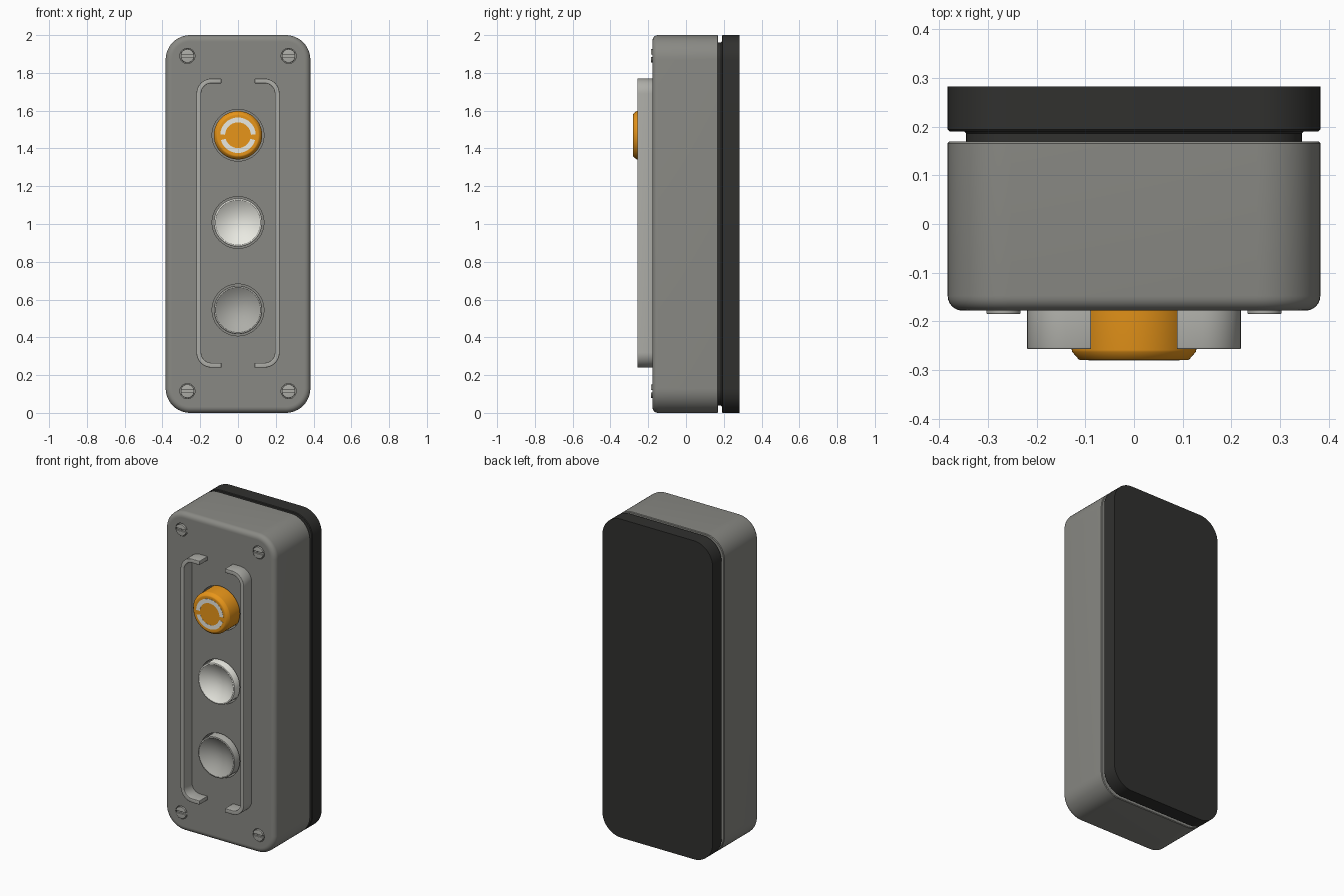
import bpy, bmesh
from math import sin, cos, pi, radians

if "Cube" in bpy.data.objects:
    bpy.data.objects.remove(bpy.data.objects["Cube"])

FRONT = -0.178


def material(name, rgb):
    m = bpy.data.materials.new(name)
    m.diffuse_color = (*rgb, 1)
    m.use_nodes = True
    m.node_tree.nodes["Principled BSDF"].inputs["Base Color"].default_value = m.diffuse_color
    return m


ORANGE = material("orange", (0.80, 0.30, 0.01))
WHITE = material("white", (0.82, 0.82, 0.76))
LIGHT = material("light_grey", (0.42, 0.42, 0.39))
BODY = material("body_grey", (0.25, 0.25, 0.23))
DARK = material("dark", (0.03, 0.03, 0.028))


def arc(cx, cz, r, a0, a1, n):
    return [(cx + r * cos(radians(a0 + (a1 - a0) * i / n)),
             cz + r * sin(radians(a0 + (a1 - a0) * i / n))) for i in range(n + 1)]


def circle(r, x=0, z=0, n=64):
    return arc(x, z, r, 0, 360, n)[:-1]


def case_outline(inset):
    hx, hz, r = 0.383 - 0.13, 1 - 0.13, 0.13 - inset
    return [p for sx, sz, a in ((1, 1, 0), (-1, 1, 90), (-1, -1, 180), (1, -1, 270))
            for p in arc(sx * hx, 1 + sz * hz, r, a, a + 90, 12)]


def loft(name, rings, mat=None):
    """Skin a stack of (y, outline) rings and cap both ends."""
    bm = bmesh.new()
    loops = [[bm.verts.new((x, y, z)) for x, z in pts] for y, pts in rings]
    for a, b in zip(loops, loops[1:]):
        for i in range(len(a)):
            j = (i + 1) % len(a)
            bm.faces.new((a[i], a[j], b[j], b[i]))
    bm.faces.new(loops[0])
    bm.faces.new(loops[-1])
    bmesh.ops.recalc_face_normals(bm, faces=bm.faces)
    me = bpy.data.meshes.new(name)
    bm.to_mesh(me)
    bm.free()
    ob = bpy.data.objects.new(name, me)
    bpy.context.collection.objects.link(ob)
    if mat:
        me.materials.append(mat)
    return ob


def apply_modifiers(ob):
    bpy.context.view_layer.update()
    ev = ob.evaluated_get(bpy.context.evaluated_depsgraph_get())
    ob.data = bpy.data.meshes.new_from_object(ev)
    ob.modifiers.clear()


def prism(name, pts, y0, y1, mat=None, bevel=0):
    ob = loft(name, [(y0, pts), (y1, pts)], mat)
    if bevel:
        b = ob.modifiers.new("bevel", 'BEVEL')
        b.width, b.segments, b.angle_limit = bevel, 3, radians(40)
        b.limit_method = 'ANGLE'
        apply_modifiers(ob)
    return ob


def turned(name, profile, x, z, mat):
    return loft(name, [(y, circle(r, x, z)) for r, y in profile], mat)


# Front housing with a rounded front edge
R = 0.03
rings = [(0.17, case_outline(0.004)), (0.166, case_outline(0))]
rings += [(FRONT + R - R * sin(a), case_outline(R - R * cos(a)))
          for a in (i * pi / 12 for i in range(7))]
rings.append((FRONT, case_outline(R + 0.004)))
housing = loft("housing", rings, BODY)

# Back plate with the narrow neck that forms the groove
loft("back_plate", [(0.283, case_outline(0)), (0.194, case_outline(0)),
                    (0.19, case_outline(0.004)), (0.19, case_outline(0.034)),
                    (0.186, case_outline(0.038)), (0.165, case_outline(0.038))], DARK)

# Button wells and screw recesses
BUTTON_Z = (1.47, 1.008, 0.545)
SCREWS = [(sx * 0.268, z) for sx in (-1, 1) for z in (0.115, 1.89)]
wells = [(0, z, 0.137, -0.10) for z in BUTTON_Z] + [(x, z, 0.040, -0.165) for x, z in SCREWS]
cutters = []
for x, z, r, depth in wells:
    c = prism("well_cutter", circle(r, x, z), depth, -0.3)
    c.hide_render = True
    cutters.append(c)
    m = housing.modifiers.new("well", 'BOOLEAN')
    m.operation, m.object, m.solver = 'DIFFERENCE', c, 'EXACT'
apply_modifiers(housing)
for c in cutters:
    bpy.data.objects.remove(c)

# Tall orange button with chamfered rim and two inlaid arcs
turned("orange_button", [(0.128, -0.09), (0.128, -0.259), (0.127, -0.263), (0.114, -0.278),
                         (0.110, -0.280), (0.105, -0.280)], 0, BUTTON_Z[0], ORANGE)
for name, a0, a1 in (("upper_arc", 2, 178), ("lower_arc", 196, 344)):
    prism(name, arc(0, BUTTON_Z[0], 0.094, a0, a1, 32) + arc(0, BUTTON_Z[0], 0.068, a1, a0, 32),
          -0.275, -0.281, WHITE)

# Two dished buttons
TOP, DISH, DEPTH = -0.216, 0.119, 0.04
dished = [(0.128, -0.09), (0.128, TOP + 0.005), (0.1265, TOP + 0.0015), (0.123, TOP)]
dished += [(DISH * t, TOP + DEPTH * (1 - t * t)) for t in (1 - i / 12 for i in range(12))]
turned("white_button", dished, 0, BUTTON_Z[1], WHITE)
turned("grey_button", dished, 0, BUTTON_Z[2], LIGHT)

# Bracket-shaped guard rails either side of the buttons
X, Z0, Z1, T, RO = 0.22, 0.24, 1.77, 0.025, 0.08
cx = X - RO
rail = [(0.088, Z1)] + arc(cx, Z1 - RO, RO, 90, 0, 10) + arc(cx, Z0 + RO, RO, 0, -90, 10)
rail += [(0.088, Z0), (0.088, Z0 + T)]
rail += arc(cx, Z0 + RO, RO - T, -90, 0, 10) + arc(cx, Z1 - RO, RO - T, 0, 90, 10)
rail += [(0.088, Z1 - T)]
for side, s in (("left", -1), ("right", 1)):
    prism(f"{side}_guard_rail", [(s * x, z) for x, z in rail], FRONT + 0.005, -0.257, LIGHT, 0.003)

# Slotted screws: a base disc with two half-round pads
for x, z in SCREWS:
    prism("screw_base", circle(0.035, x, z, 32), -0.16, -0.174, LIGHT)
    for a in (10, 190):
        prism("screw_pad", arc(x, z, 0.036, a, a + 160, 20), -0.172, -0.185, LIGHT, 0.002)

# Smooth shading with sharp edges kept
bpy.ops.object.select_all(action='SELECT')
bpy.context.view_layer.objects.active = housing
bpy.ops.object.shade_smooth_by_angle(angle=radians(32))
